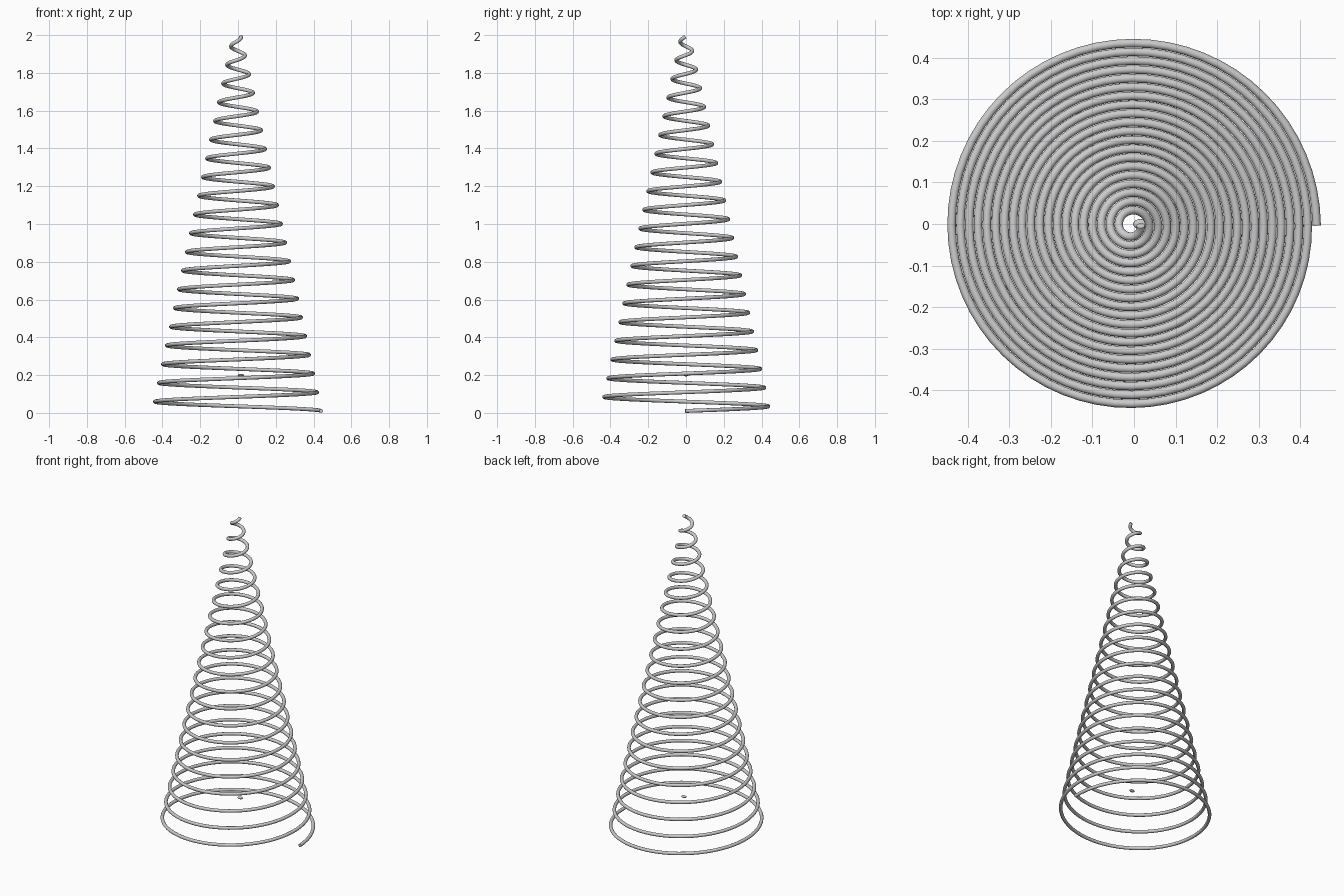
import bpy
import math

if "Cube" in bpy.data.objects:
    bpy.data.objects.remove(bpy.data.objects["Cube"])

TURNS, STEPS = 20, 64
R_BOTTOM, R_TOP = 0.445, 0.021
Z_BOTTOM, Z_TOP = 0.0102, 1.992
WIRE = 0.0102
CX, CY = -0.005, -0.004

# conical coil: round wire winding counter-clockwise upwards from +x
curve = bpy.data.curves.new("coil", 'CURVE')
curve.dimensions = '3D'
curve.bevel_depth = WIRE
curve.bevel_resolution = 4
curve.use_fill_caps = True
spline = curve.splines.new('POLY')
count = TURNS * STEPS
spline.points.add(count)
for i, point in enumerate(spline.points):
    t = i / count
    angle = math.tau * TURNS * t
    radius = R_BOTTOM + (R_TOP - R_BOTTOM) * t
    point.co = (CX + radius * math.cos(angle),
                CY + radius * math.sin(angle),
                Z_BOTTOM + (Z_TOP - Z_BOTTOM) * t, 1)
spline.use_smooth = True
coil = bpy.data.objects.new("coil", curve)
bpy.context.collection.objects.link(coil)

# coil as a mesh with crisp end caps
bpy.context.view_layer.objects.active = coil
coil.select_set(True)
bpy.ops.object.convert(target='MESH')
bpy.ops.object.shade_smooth_by_angle(angle=math.radians(50))
coil.name = "coil"

# tiny bead inside the base, under the tip
bpy.ops.mesh.primitive_uv_sphere_add(segments=16, ring_count=8, radius=1,
                                     location=(0.015, 0, 0.2))
bead = bpy.context.object
bead.name = "inner_bead"
bead.scale = (0.017, 0.012, 0.007)
bpy.ops.object.shade_smooth()
